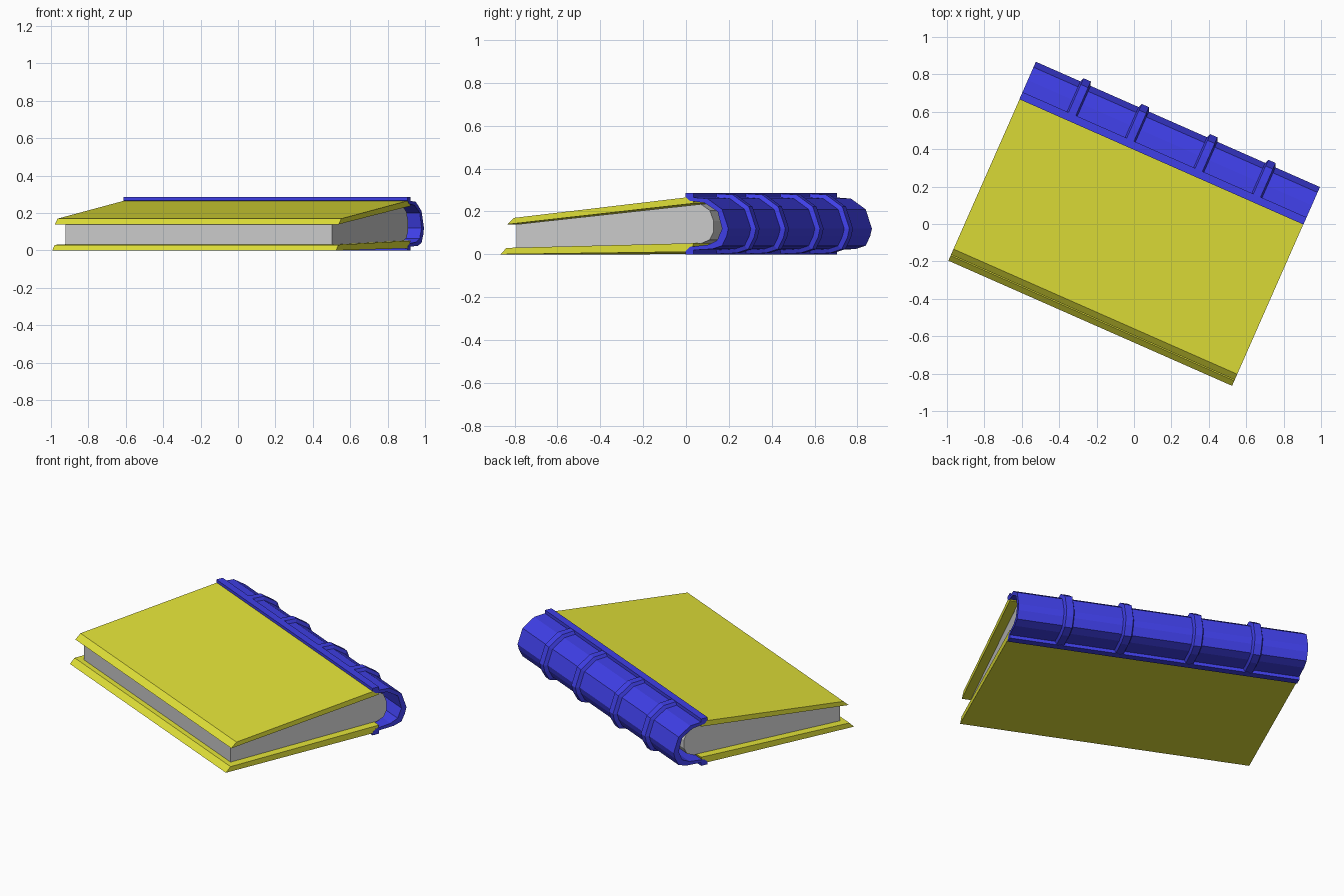
import bpy, bmesh, math

if "Cube" in bpy.data.objects:
    bpy.data.objects.remove(bpy.data.objects["Cube"])

TILT = math.radians(-23.8)   # book lies turned on the table
HALF = 0.83                  # half of the book height, along local x


def material(name, color):
    m = bpy.data.materials.new(name)
    m.diffuse_color = color
    m.use_nodes = True
    m.node_tree.nodes["Principled BSDF"].inputs["Base Color"].default_value = m.diffuse_color
    return m


yellow = material("cover_yellow", (0.76, 0.76, 0.04, 1))
blue = material("spine_blue", (0.05, 0.05, 0.8, 1))


def loft(name, sections, mat=None):
    """Skin (x, profile) sections; each profile is a closed (y, z) outline."""
    bm = bmesh.new()
    rings = [[bm.verts.new((x, y, z)) for y, z in prof] for x, prof in sections]
    n = len(rings[0])
    for a, b in zip(rings, rings[1:]):
        for i in range(n):
            j = (i + 1) % n
            bm.faces.new((a[i], a[j], b[j], b[i]))
    for cap in (rings[0], rings[-1]):
        bm.faces.new(cap)
    bmesh.ops.recalc_face_normals(bm, faces=bm.faces)
    me = bpy.data.meshes.new(name)
    bm.to_mesh(me)
    bm.free()
    ob = bpy.data.objects.new(name, me)
    ob.rotation_euler.z = TILT
    bpy.context.collection.objects.link(ob)
    if mat:
        me.materials.append(mat)
    return ob


def extrude(name, prof, half, mat=None):
    return loft(name, [(-half, prof), (half, prof)], mat)


# Boards with slanted fore edges
extrude("top_cover", [(-0.545, 0.14), (-0.512, 0.17), (0.39, 0.268), (0.405, 0.238)], HALF - 0.001, yellow)
extrude("bottom_cover", [(-0.58, 0.0), (-0.55, 0.03), (0.405, 0.052), (0.39, 0.012)], HALF - 0.001, yellow)

# Page block, rounded at the back
extrude("pages", [(-0.52, 0.03), (-0.52, 0.14), (0.42, 0.234), (0.465, 0.205), (0.485, 0.155),
                  (0.485, 0.105), (0.465, 0.068), (0.42, 0.05)], 0.78)

# Spine shell with raised hinge strips
curve = [(0.405, 0.265), (0.475, 0.26), (0.55, 0.21), (0.582, 0.12), (0.573, 0.085),
         (0.55, 0.04), (0.50, 0.025), (0.405, 0.02)]
inner = [(0.363, 0.0), (0.363, 0.015), (0.385, 0.035), (0.48, 0.045), (0.525, 0.065), (0.55, 0.12),
         (0.527, 0.20), (0.46, 0.24), (0.385, 0.25), (0.363, 0.268)]
extrude("spine", [(0.363, 0.285), (0.405, 0.285)] + curve + [(0.405, 0.0)] + inner, HALF, blue)

# Raised bands across the spine
raised = [(0.405, 0.283), (0.485, 0.278), (0.568, 0.222), (0.604, 0.12), (0.594, 0.078),
          (0.565, 0.024), (0.505, 0.006), (0.405, 0.002)]
core = [(0.405, 0.03), (0.48, 0.036), (0.535, 0.06), (0.56, 0.12), (0.535, 0.205), (0.405, 0.255)]
for i, x in enumerate((-0.54, -0.20, 0.20, 0.54)):
    loft(f"spine_band_{i + 1}", [(x - 0.03, curve + core), (x - 0.021, raised + core),
                                 (x + 0.021, raised + core), (x + 0.03, curve + core)], blue)
